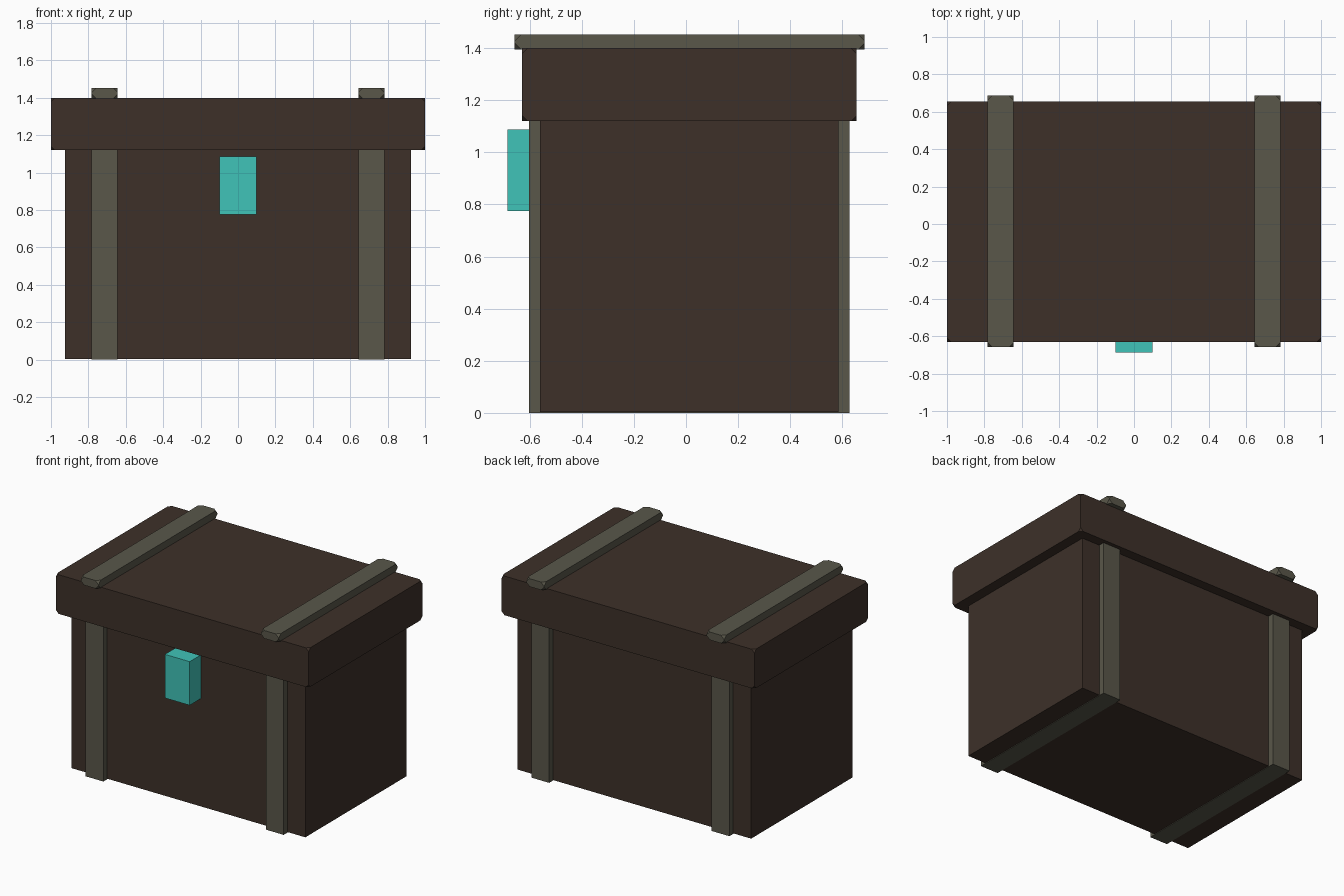
import bpy

if "Cube" in bpy.data.objects:
    bpy.data.objects.remove(bpy.data.objects["Cube"])


def material(name, rgb):
    m = bpy.data.materials.new(name)
    m.diffuse_color = (*rgb, 1)
    m.use_nodes = True
    m.node_tree.nodes["Principled BSDF"].inputs["Base Color"].default_value = m.diffuse_color
    return m


WOOD = material("dark_wood", (0.047, 0.030, 0.022))
IRON = material("grey_band", (0.100, 0.095, 0.068))
TEAL = material("teal_latch", (0.051, 0.55, 0.48))


def block(name, x, y, z, mat, chip=0.0):
    """Box from (min, max) ranges, optionally with chipped corners."""
    bpy.ops.mesh.primitive_cube_add(size=1)
    ob = bpy.context.object
    ob.name = name
    for v in ob.data.vertices:
        for i, (lo, hi) in enumerate((x, y, z)):
            v.co[i] = hi if v.co[i] > 0 else lo
    ob.data.materials.append(mat)
    if chip:
        b = ob.modifiers.new("chipped_corners", 'BEVEL')
        b.affect = 'VERTICES'
        b.width = chip
        b.segments = 1
    return ob


# Wooden box and overhanging lid
block("chest_body", (-0.925, 0.925), (-0.56, 0.585), (0.004, 1.13), WOOD)
block("lid", (-1, 1), (-0.63, 0.655), (1.12, 1.40), WOOD, 0.022)

# Bands around the body and over the lid, on both sides
for side, s in (("left", -1), ("right", 1)):
    xs = sorted((s * 0.643, s * 0.783))
    block(f"body_band_{side}", xs, (-0.603, 0.628), (0, 1.13), IRON)
    block(f"lid_band_{side}", xs, (-0.658, 0.686), (1.395, 1.452), IRON, 0.025)

# Latch on the front
block("latch", (-0.098, 0.098), (-0.686, -0.55), (0.775, 1.087), TEAL)
